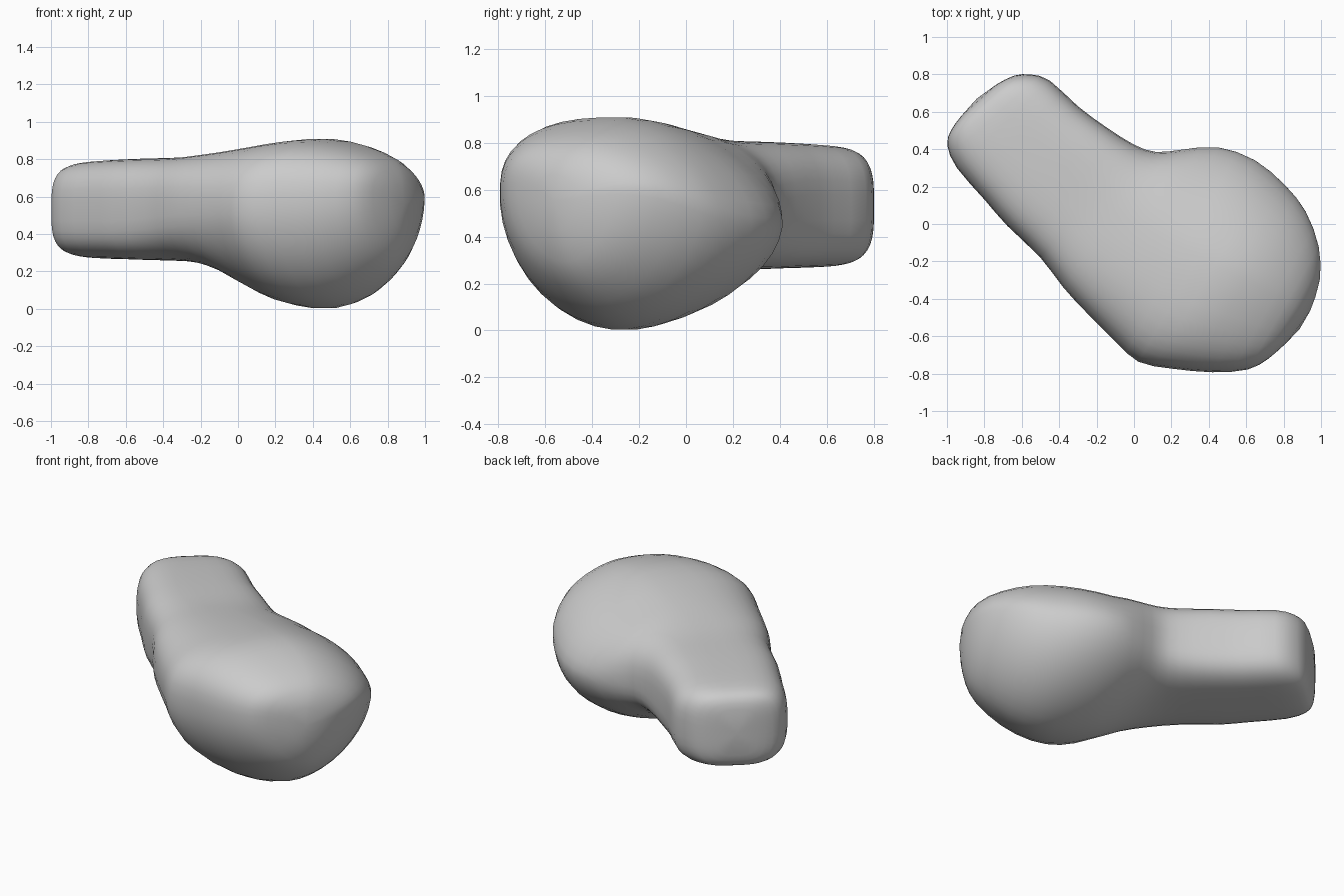
import bpy, bmesh, math
from mathutils import Vector

if "Cube" in bpy.data.objects:
    bpy.data.objects.remove(bpy.data.objects["Cube"])

# Cross-sections from the narrow end to the bulb:
# left x, y, right x, y, bottom z, top z, height of widest line
SECTIONS = [
    (-0.93, 0.57, -0.73, 0.75, 0.37, 0.69, 0.53),
    (-0.98, 0.50, -0.64, 0.795, 0.31, 0.745, 0.53),
    (-1.00, 0.42, -0.55, 0.80, 0.285, 0.775, 0.53),
    (-0.95, 0.30, -0.45, 0.77, 0.27, 0.79, 0.52),
    (-0.80, 0.13, -0.30, 0.63, 0.265, 0.80, 0.52),
    (-0.68, -0.01, -0.15, 0.52, 0.26, 0.805, 0.52),
    (-0.50, -0.18, 0.00, 0.425, 0.255, 0.81, 0.52),
    (-0.38, -0.34, 0.12, 0.385, 0.24, 0.825, 0.52),
    (-0.25, -0.48, 0.26, 0.40, 0.185, 0.845, 0.51),
    (-0.10, -0.63, 0.45, 0.415, 0.07, 0.875, 0.50),
    (0.02, -0.74, 0.65, 0.345, 0.015, 0.90, 0.50),
    (0.20, -0.775, 0.81, 0.21, 0.00, 0.91, 0.52),
    (0.42, -0.795, 0.92, 0.07, 0.06, 0.875, 0.55),
    (0.61, -0.78, 0.99, -0.12, 0.18, 0.815, 0.59),
    (0.72, -0.72, 0.995, -0.30, 0.29, 0.75, 0.60),
    (0.81, -0.64, 0.945, -0.46, 0.42, 0.67, 0.57),
]
SIDES = 40
STEPS = 2
ARM_ROUND = 3.4                     # boxy arm
BULB_ROUND = {(-1, 1): 2.8, (-1, -1): 1.9, (1, 1): 1.65, (1, -1): 1.8}


def spline(a, b, c, d, t):
    """Catmull-Rom blend of four values."""
    return 0.5 * (2 * b + (c - a) * t + (2 * a - 5 * b + 4 * c - d) * t ** 2
                  + (3 * b - a - 3 * c + d) * t ** 3)


def section_at(u):
    last = len(SECTIONS) - 1
    i = min(int(u), last - 1)
    rows = [SECTIONS[max(0, min(last, i + k))] for k in (-1, 0, 1, 2)]
    return [spline(*v, u - i) for v in zip(*rows)]


def ring_points(u):
    lx, ly, rx, ry, low, high, waist = section_at(u)
    bulb = max(0.0, min(1.0, (u - 5) / 4))      # 0 on the boxy arm, 1 on the bulb
    tilt = 0.04 * bulb * max(0.0, min(1.0, (13 - u) / 2))
    for k in range(SIDES):
        a = 2 * math.pi * (k + 0.5) / SIDES
        ca, sa = math.cos(a), math.sin(a)
        corner = (1 if ca > 0 else -1, 1 if sa > 0 else -1)
        power = 2 / (ARM_ROUND + (BULB_ROUND[corner] - ARM_ROUND) * bulb)
        c = corner[0] * abs(ca) ** power
        s = corner[1] * abs(sa) ** power
        f = (c + 1) / 2
        mid = waist - tilt * c
        z = mid + s * (high - mid if s > 0 else mid - low)
        yield Vector((lx + (rx - lx) * f, ly + (ry - ly) * f, z))


# Lofted body
bm = bmesh.new()
count = (len(SECTIONS) - 1) * STEPS
rings = [[bm.verts.new(p) for p in ring_points(i / STEPS)] for i in range(count + 1)]
for r0, r1 in zip(rings, rings[1:]):
    for k in range(SIDES):
        n = (k + 1) % SIDES
        bm.faces.new((r0[k], r0[n], r1[n], r1[k]))

# Rounded end caps
for ring, tip in ((rings[0], (-0.845, 0.675, 0.53)), (rings[-1], (0.89, -0.565, 0.55))):
    v = bm.verts.new(tip)
    for k in range(SIDES):
        bm.faces.new((ring[k], ring[(k + 1) % SIDES], v))

# Soften the seams between the quarter curves
bmesh.ops.smooth_vert(bm, verts=bm.verts[:], factor=0.3,
                      use_axis_x=True, use_axis_y=True, use_axis_z=True)
bmesh.ops.recalc_face_normals(bm, faces=bm.faces[:])
for f in bm.faces:
    f.smooth = True
mesh = bpy.data.meshes.new("rounded_body")
bm.to_mesh(mesh)
bm.free()

body = bpy.data.objects.new("rounded_body", mesh)
bpy.context.collection.objects.link(body)

# Grey surface
grey = bpy.data.materials.new("light_grey")
grey.diffuse_color = (0.6, 0.6, 0.6, 1)
grey.use_nodes = True
grey.node_tree.nodes["Principled BSDF"].inputs["Base Color"].default_value = grey.diffuse_color
mesh.materials.append(grey)
